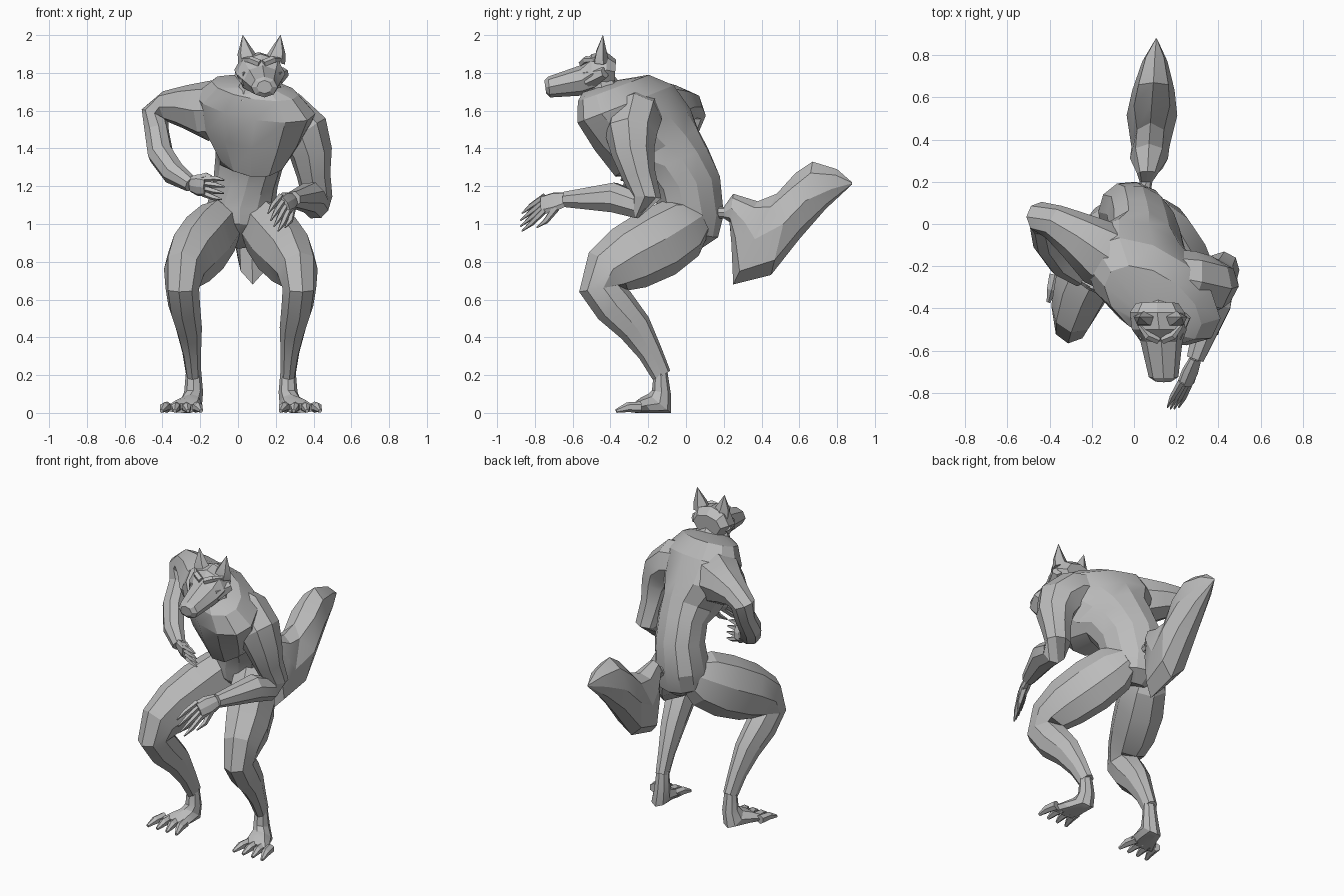
import bpy, bmesh, math
from mathutils import Vector

cube = bpy.data.objects.get("Cube")
if cube:
    bpy.data.objects.remove(cube, do_unlink=True)

fur = bpy.data.materials.new("grey fur")
fur.use_nodes = True
fur.diffuse_color = (.5, .5, .5, 1)
fur.node_tree.nodes["Principled BSDF"].inputs["Base Color"].default_value = fur.diffuse_color


def skin(name, rings):
    """Bridge rings of points into one closed low-poly part."""
    bm = bmesh.new()
    loops = [[bm.verts.new(point) for point in ring] for ring in rings]
    for lower, upper in zip(loops, loops[1:]):
        for i in range(len(lower)):
            bm.faces.new((lower[i - 1], lower[i], upper[i], upper[i - 1]))
    bm.faces.new(loops[0])
    bm.faces.new(loops[-1])
    bmesh.ops.recalc_face_normals(bm, faces=bm.faces)
    mesh = bpy.data.meshes.new(name)
    bm.to_mesh(mesh)
    bm.free()
    mesh.materials.append(fur)
    part = bpy.data.objects.new(name, mesh)
    bpy.context.collection.objects.link(part)
    bpy.ops.object.select_all(action='DESELECT')
    part.select_set(True)
    bpy.context.view_layer.objects.active = part
    bpy.ops.object.shade_smooth_by_angle(angle=math.radians(22))


def circle(sides):
    """Cosine and sine of each corner of a regular polygon."""
    angles = [math.tau * i / sides for i in range(sides)]
    return [(math.cos(angle), math.sin(angle)) for angle in angles]


def section(x, half, front, back, twist=0, sides=8):
    """Oval ring spanning two side-profile points (y, z), turned by twist."""
    front, back = Vector((x, *front)), Vector((x, *back))
    middle, depth = (front + back) / 2, (front - back) / 2
    across = Vector((half, -twist * half, -twist * half / 2.5))
    return [middle + depth * c + across * s for c, s in circle(sides)]


def tube(name, path, start, sides=8, flat=1):
    """Limb along points with radii; its frame is carried round the bends."""
    points, normal, rings = [Vector(point) for point, radius in path], Vector(start), []
    for k, (point, radius) in enumerate(path):
        along = points[min(k + 1, len(points) - 1)] - points[max(k - 1, 0)]
        along.normalize()
        normal = (normal - along * normal.dot(along)).normalized()
        across = along.cross(normal)
        rings.append([points[k] + (normal * flat * c + across * s) * radius
                      for c, s in circle(sides)])
    skin(name, rings)


def stance(x, side):
    """Mirror across the legs' own middle, just off centre."""
    return .015 + side * x


def mirrored(path, side):
    return [((stance(x, side), y, z), radius) for (x, y, z), radius in path]


# Torso, hunched forward, turning gradually towards the shoulders
torso = [
    (.01, .06, (-.06, .93), (.08, .87)),
    (.01, .17, (-.13, 1), (.17, .93)),
    (.01, .18, (-.15, 1.08), (.2, 1.05)),
    (.04, .17, (-.17, 1.18), (.18, 1.25)),
    (.06, .18, (-.22, 1.26), (.11, 1.4)),
    (.07, .19, (-.37, 1.25), (.06, 1.5)),
    (.07, .28, (-.46, 1.4), (0, 1.6)),
    (.09, .32, (-.54, 1.55), (-.1, 1.72)),
    (.09, .23, (-.55, 1.66), (-.22, 1.78)),
    (.12, .1, (-.54, 1.7), (-.36, 1.76)),
]
skin("torso", [section(*ring, twist=.4 * math.sin(math.pi * k / len(torso) / 1.4), sides=12)
               for k, ring in enumerate(torso)])

# Neck and head
skin("neck", [section(.11, .13, (-.54, 1.64), (-.33, 1.72)),
              section(.12, .09, (-.53, 1.76), (-.39, 1.8))])
skin("head", [
    section(.11, .1, (-.37, 1.87), (-.38, 1.74)),
    section(.11, .13, (-.42, 1.91), (-.42, 1.72)),
    section(.12, .13, (-.5, 1.9), (-.5, 1.69)),
    section(.13, .1, (-.56, 1.84), (-.55, 1.68)),
    section(.14, .07, (-.73, 1.78), (-.72, 1.67)),
    section(.14, .04, (-.75, 1.76), (-.74, 1.69)),
])


def face_point(outward, y, z, side):
    return (.125 + side * outward, y, z)


for name, side in (("right", -1), ("left", 1)):
    tube(name + "_ear", [(face_point(.07, -.45, 1.86, side), .06),
                         (face_point(.085, -.45, 1.91, side), .045),
                         (face_point(.1, -.44, 2, side), .001)],
         start=(0, 1, 0), sides=5, flat=.7)
    tube(name + "_brow", [(face_point(.01, -.55, 1.85, side), .02),
                          (face_point(.06, -.53, 1.87, side), .02),
                          (face_point(.1, -.48, 1.87, side), .01)],
         start=(0, 0, 1), sides=5)
    tube(name + "_cheek", [(face_point(.06, -.51, 1.77, side), .06),
                           (face_point(.12, -.43, 1.8, side), .03)],
         start=(0, 0, 1), sides=6)

# Crouching legs with splayed toes
leg = [
    ((.08, .06, 1.03), .08),
    ((.12, -.02, .98), .13),
    ((.19, -.15, .9), .145),
    ((.26, -.3, .82), .135),
    ((.3, -.41, .75), .11),
    ((.31, -.45, .66), .09),
    ((.3, -.38, .57), .085),
    ((.275, -.27, .45), .07),
    ((.26, -.19, .32), .05),
    ((.25, -.13, .2), .04),
]
foot = [
    (.25, .04, (-.17, .22), (-.1, .23)),
    (.25, .05, (-.18, .12), (-.08, .1)),
    (.265, .06, (-.2, .1), (-.08, 0)),
    (.285, .08, (-.24, .08), (-.18, 0)),
    (.31, .1, (-.28, .05), (-.27, 0)),
]
for name, side in (("right", -1), ("left", 1)):
    tube(name + "_leg", mirrored(leg, side), start=(0, -.5, 1), flat=1.32)
    skin(name + "_foot", [section(stance(x, side), *ring) for x, *ring in foot])
    for number in range(4):
        spread = number - 1.5
        x = .315 + spread * .05
        toe = [((x, -.24, .03), .03),
               ((x + spread * .01, -.31, .03), .026),
               ((x + spread * .02, -.37, .01), .01)]
        tube(f"{name}_toe_{number + 1}", mirrored(toe, side), start=(0, 0, 1), sides=6)


def hand(name, wrist, palm, reach, spread):
    """Flat palm, four curved fingers and a thumb, fanned along spread."""
    wrist, palm, reach = Vector(wrist), Vector(palm), Vector(reach)
    spread = Vector(spread).normalized()
    thin = reach.cross(spread)
    tube(name + "_palm", [(wrist, .044), (wrist.lerp(palm, .5), .06), (palm, .055)],
         start=thin, flat=.5)
    for number in range(4):
        offset = spread * (number - 1.5)
        root = palm + offset * .028 - reach * .1
        knuckle = root + reach * .6 + offset * .008
        tip = root + reach * (1.1 - .06 * abs(number - 1.5)) + offset * .008
        tube(f"{name}_finger_{number + 1}", [(root, .018), (knuckle, .015), (tip, .004)],
             start=thin, sides=5)
    root = wrist.lerp(palm, .4) + spread * .035
    tube(name + "_thumb", [(root, .022), (root + reach * .45 + spread * .03, .016),
                           (root + reach * .85 + spread * .025, .004)],
         start=thin, sides=5)


# Left arm reaches forward, its shoulder blending into the back
left_arm = [
    ((.1, -.24, 1.6), .12),
    ((.26, -.27, 1.56), .145),
    ((.35, -.29, 1.48), .14),
    ((.385, -.28, 1.38), .115),
    ((.4, -.25, 1.26), .09),
    ((.42, -.21, 1.14), .08),
    ((.41, -.26, 1.1), .075),
    ((.38, -.38, 1.14), .085),
    ((.29, -.64, 1.13), .044),
]
tube("left_arm", left_arm, start=(0, -1, 0))
hand("left", wrist=left_arm[-1][0], palm=(.24, -.76, 1.1),
     reach=(-.06, -.12, -.1), spread=(.4, 0, -.7))

# Right arm has its elbow drawn back and the hand at the waist
right_arm = [
    ((.02, -.24, 1.6), .14),
    ((-.15, -.14, 1.6), .16),
    ((-.28, -.05, 1.62), .115),
    ((-.38, .01, 1.62), .085),
    ((-.44, .03, 1.58), .075),
    ((-.43, 0, 1.49), .065),
    ((-.41, -.09, 1.37), .07),
    ((-.34, -.19, 1.27), .065),
    ((-.25, -.26, 1.21), .042),
]
tube("right_arm", right_arm, start=(0, 0, 1))
hand("right", wrist=right_arm[-1][0], palm=(-.17, -.3, 1.2),
     reach=(.1, -.03, -.02), spread=(.1, -.3, .9))

# Bushy tail, narrow at the root and pointed at the tip
tail = [
    (.03, (.15, 1.09), (.16, 1.03)),
    (.03, (.2, 1.09), (.2, 1.03)),
    (.05, (.25, 1.16), (.23, 1.01)),
    (.09, (.38, 1.12), (.24, .9)),
    (.09, (.48, 1.16), (.25, .68)),
    (.12, (.58, 1.27), (.45, .73)),
    (.1, (.67, 1.33), (.6, .92)),
    (.06, (.8, 1.29), (.74, 1.08)),
    (.002, (.88, 1.22), (.88, 1.21)),
]
skin("tail", [section(.05 + .007 * k, *ring) for k, ring in enumerate(tail)])
